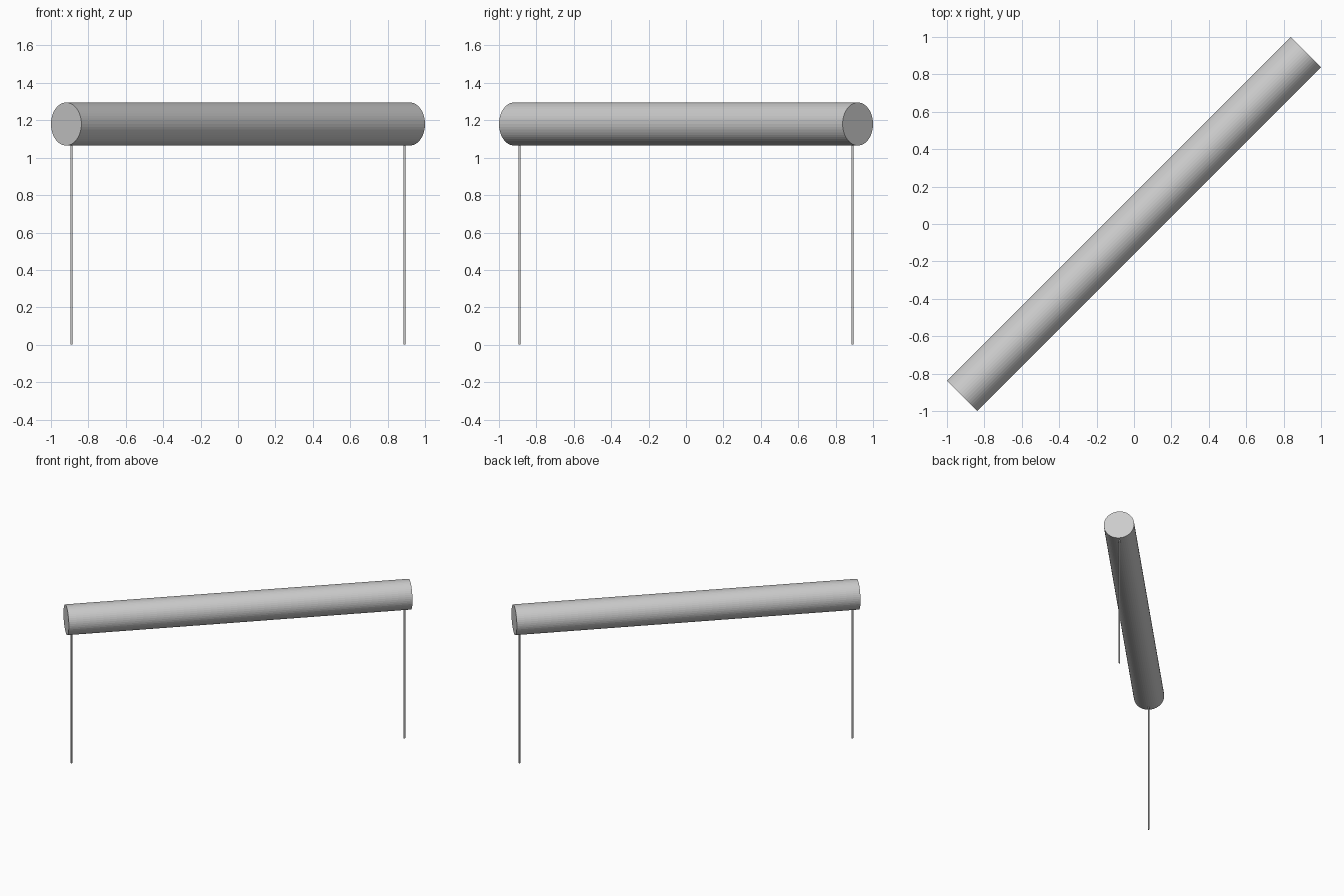
import bpy
from math import pi, sqrt
from mathutils import Vector

if "Cube" in bpy.data.objects:
    bpy.data.objects.remove(bpy.data.objects["Cube"])

BAR_R, BAR_Z = 0.115, 1.18
BAR_LEN = 2 * (sqrt(2) - BAR_R)   # diagonal bar fills the 2 x 2 footprint
LEG_R, LEG_POS = 0.006, 0.89


def cylinder(name, start, end, radius, sides):
    a, b = Vector(start), Vector(end)
    d = b - a
    bpy.ops.mesh.primitive_cylinder_add(
        vertices=sides, radius=radius, depth=d.length, location=(a + b) / 2,
        rotation=d.to_track_quat('Z', 'Y').to_euler())
    obj = bpy.context.object
    obj.name = name
    return obj


# Thick round bar lying along the diagonal
h = BAR_LEN / 2 / sqrt(2)
cylinder("bar", (-h, -h, BAR_Z), (h, h, BAR_Z), BAR_R, 48)

# Thin support legs under each end
for name, s in (("front_leg", -1), ("back_leg", 1)):
    p = s * LEG_POS
    cylinder(name, (p, p, 0), (p, p, BAR_Z - BAR_R + 0.01), LEG_R, 12)
